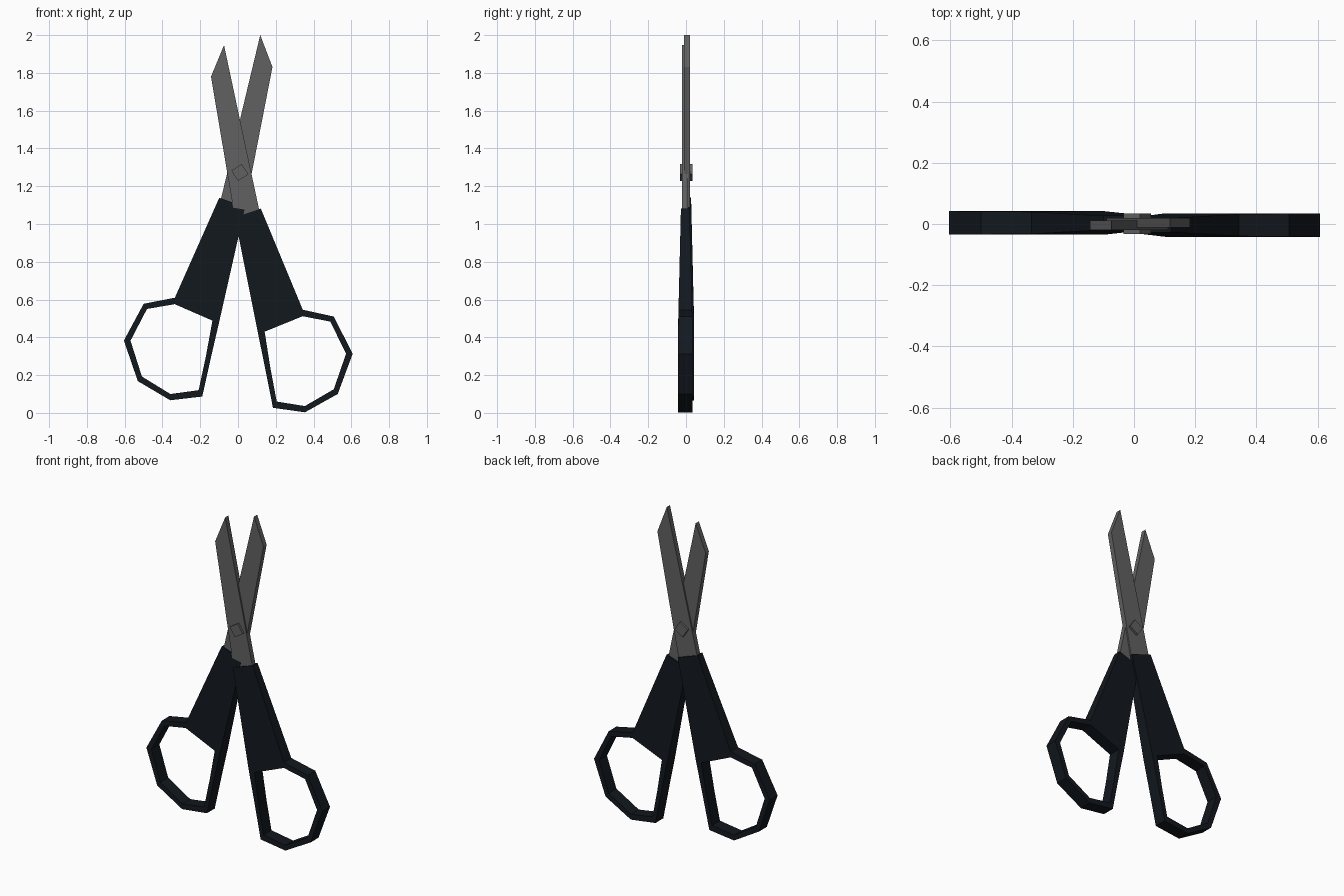
import bpy, bmesh, math

if "Cube" in bpy.data.objects:
    bpy.data.objects.remove(bpy.data.objects["Cube"])


def material(name, color):
    m = bpy.data.materials.new(name)
    m.diffuse_color = (*color, 1)
    m.use_nodes = True
    m.node_tree.nodes["Principled BSDF"].inputs["Base Color"].default_value = m.diffuse_color
    return m


STEEL = material("dark_steel", (0.12, 0.12, 0.12))
PLASTIC = material("black_plastic", (0.006, 0.009, 0.013))


def front_half(x, z):
    return x, z


def rear_half(x, z):
    # mirrored copy, turned slightly about the pivot
    return -x + 0.025 * (z - 0.2), z + 0.025 * x + 0.055


def plate(name, points, faces, depth, place, flip, mat):
    """Flat part in the xz plane; depth(z) gives its y range."""
    bm = bmesh.new()
    layers = []
    for side in (0, 1):
        layer = []
        for x, z in points:
            px, pz = place(x, z)
            layer.append(bm.verts.new((px, flip * depth(z)[side], pz)))
        layers.append(layer)
    near, far = layers
    edges = {(f[i], f[(i + 1) % len(f)]) for f in faces for i in range(len(f))}
    for f in faces:
        bm.faces.new([near[i] for i in f])
        bm.faces.new([far[i] for i in reversed(f)])
    for a, b in edges:
        if (b, a) not in edges:
            bm.faces.new((near[b], near[a], far[a], far[b]))
    bmesh.ops.recalc_face_normals(bm, faces=bm.faces)
    me = bpy.data.meshes.new(name)
    bm.to_mesh(me)
    bm.free()
    me.materials.append(mat)
    ob = bpy.data.objects.new(name, me)
    bpy.context.collection.objects.link(ob)
    return ob


# Blade profile, and handle profile as matching outer and inner loops
blade = [(-0.074, 1.947), (-0.143, 1.78), (-0.017, 1.035), (0.01, 0.95),
         (0.12, 1.0), (0.111, 1.08)]
outer = [(0.104, 0.43), (0.343, 0.546), (0.507, 0.51), (0.607, 0.313),
         (0.528, 0.10), (0.354, 0.003), (0.185, 0.027), (0.143, 0.24)]
inner = [(0.141, 0.43), (0.343, 0.512), (0.489, 0.483), (0.572, 0.313),
         (0.507, 0.125), (0.354, 0.036), (0.205, 0.06), (0.171, 0.24)]
top = [(-0.017, 1.035), (0.121, 1.081)]
n = len(outer)
handle = outer + inner + top
handle_faces = [(i, (i + 1) % n, n + (i + 1) % n, n + i) for i in range(n)]
handle_faces.append((2 * n, 2 * n + 1, 1, 0))


def handle_depth(z):
    # thin at the blade, full thickness at the finger loop
    t = min(1, max(0, (1.06 - z) / 0.6))
    return -0.027 - 0.015 * t, 0.019 + 0.016 * t


for label, place, flip in (("front", front_half, 1), ("rear", rear_half, -1)):
    plate(label + "_blade", blade, [tuple(range(len(blade)))],
          lambda z: (-0.02, 0.011), place, flip, STEEL)
    plate(label + "_handle", handle, handle_faces, handle_depth, place, flip, PLASTIC)

# Four-sided pivot pin through both blades
pin = [(0.01 + 0.046 * math.cos(math.radians(a)), 1.273 + 0.046 * math.sin(math.radians(a)))
       for a in (-12, 78, 168, 258)]
plate("pivot_pin", pin, [(0, 1, 2, 3)], lambda z: (-0.032, 0.034), front_half, 1, STEEL)
